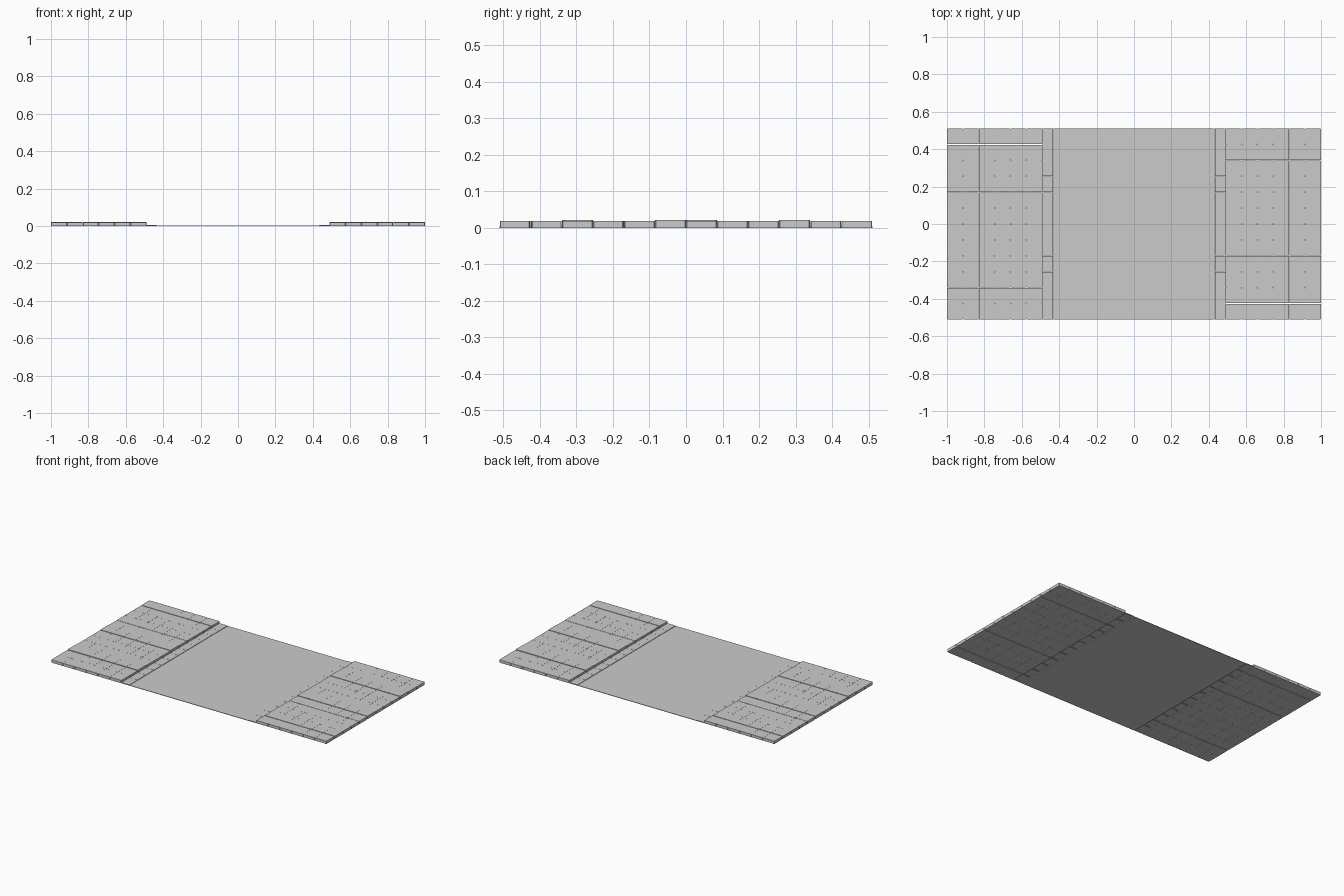
import bpy, bmesh, math

if "Cube" in bpy.data.objects:
    bpy.data.objects.remove(bpy.data.objects["Cube"])

T = 0.085          # slab pitch (12 rows x 6 columns per pavement)
X0, Y0 = 0.49, -0.51


def finish(name, bm, turn=0.0):
    me = bpy.data.meshes.new(name)
    bm.to_mesh(me)
    bm.free()
    ob = bpy.data.objects.new(name, me)
    ob.rotation_euler.z = turn
    bpy.context.collection.objects.link(ob)
    return ob


def prism(bm, pts, z0, z1, bottom=True):
    lo = [bm.verts.new((x, y, z0)) for x, y in pts]
    hi = [bm.verts.new((x, y, z1)) for x, y in pts]
    bm.faces.new(hi)
    if bottom:
        bm.faces.new(lo[::-1])
    n = len(pts)
    for i in range(n):
        j = (i + 1) % n
        bm.faces.new((lo[i], lo[j], hi[j], hi[i]))


def rect(x0, y0, x1, y1):
    return [(x0, y0), (x1, y0), (x1, y1), (x0, y1)]


def slab(x0, y0, x1, y1, c=0.0025):
    # square paving slab with clipped corners
    return [(x0 + c, y0), (x1 - c, y0), (x1, y0 + c), (x1, y1 - c),
            (x1 - c, y1), (x0 + c, y1), (x0, y1 - c), (x0, y0 + c)]


def pavement(name, turn):
    bm = bmesh.new()
    raised = (5, 9)                       # rows standing slightly proud
    gaps = {1: 0.0022, 4: 0.0012, 10: 0.0012}   # open joints
    for r in range(12):
        lo = Y0 + r * T + gaps.get(r, 0.0002)
        hi = Y0 + (r + 1) * T - gaps.get(r + 1, 0.0002)
        top = 0.021 if r in raised else 0.0185
        for c in range(6):
            x = X0 + c * T
            prism(bm, slab(x + 0.0002, lo, x + T - 0.0002, hi), 0, top)
    finish(name, bm, turn)


def gutter(name, turn):
    # row of hollow gutter stones, open underneath
    bm = bmesh.new()
    for r in range(12):
        y = Y0 + r * T
        prism(bm, rect(0.432, y + 0.0005, X0, y + T - 0.0005), 0, 0.005, bottom=False)
    finish(name, bm, turn)


# Two pavements and gutters, the second turned half way round
for side, turn in (("right", 0.0), ("left", math.pi)):
    pavement(side + "_pavement", turn)
    gutter(side + "_gutter", turn)

# Road sheet between the gutters
bm = bmesh.new()
prism(bm, rect(-0.431, Y0, 0.431, -Y0), 0, 0.003)
finish("road", bm)
